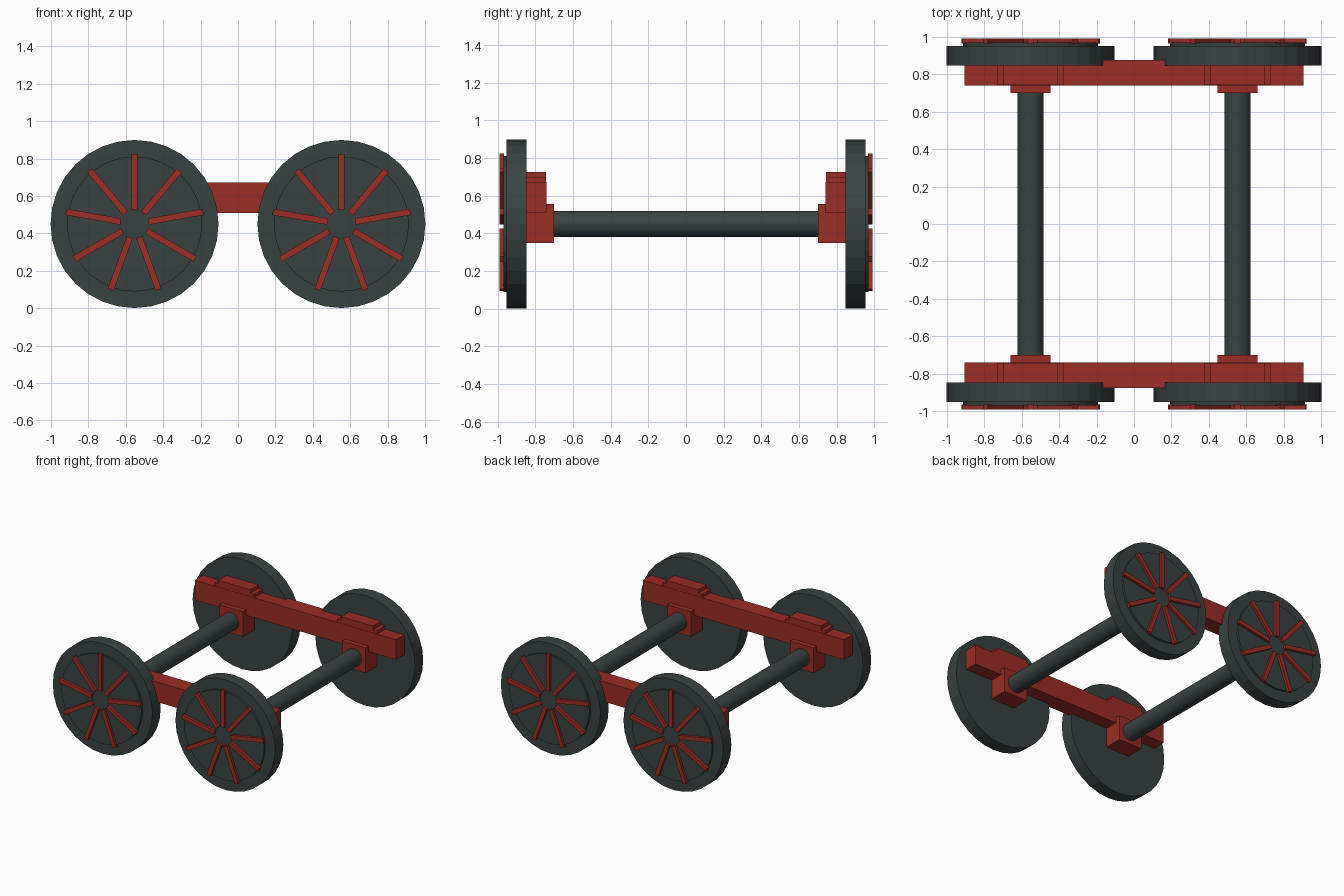
import bpy, math
from mathutils import Matrix, Vector

if "Cube" in bpy.data.objects:
    bpy.data.objects.remove(bpy.data.objects["Cube"])


def material(name, rgb):
    m = bpy.data.materials.new(name)
    m.diffuse_color = (*rgb, 1)
    m.use_nodes = True
    m.node_tree.nodes["Principled BSDF"].inputs["Base Color"].default_value = m.diffuse_color
    return m


IRON = material("dark iron", (0.042, 0.055, 0.055))
RED = material("red paint", (0.33, 0.026, 0.018))

WHEEL_X, AXLE_Z = 0.553, 0.45


def box(name, x0, x1, y0, y1, z0, z1, mat):
    bpy.ops.mesh.primitive_cube_add(size=1)
    ob = bpy.context.object
    ob.name = name
    size = Matrix.Diagonal((x1 - x0, abs(y1 - y0), z1 - z0, 1))
    mid = Vector(((x0 + x1) / 2, (y0 + y1) / 2, (z0 + z1) / 2))
    ob.data.transform(Matrix.Translation(mid) @ size)
    ob.data.materials.append(mat)
    return ob


def cylinder_y(name, x, y0, y1, r, sides, mat, smooth=False):
    bpy.ops.mesh.primitive_cylinder_add(
        vertices=sides, radius=r, depth=abs(y1 - y0),
        location=(x, (y0 + y1) / 2, AXLE_Z), rotation=(math.pi / 2, 0, 0))
    ob = bpy.context.object
    ob.name = name
    ob.data.materials.append(mat)
    if smooth:
        bpy.ops.object.shade_smooth_by_angle(angle=math.radians(35))
    return ob


for x, end in ((-WHEEL_X, "left"), (WHEEL_X, "right")):
    # axle joining the two wheels
    cylinder_y(f"axle_{end}", x, -0.86, 0.86, 0.07, 32, IRON, True)

    for s, side in ((-1, "front"), (1, "back")):
        tag = f"{side}_{end}"
        # wheel tyre and raised centre disc
        cylinder_y(f"wheel_{tag}", x, s * 0.847, s * 0.953, 0.449, 32, IRON)
        cylinder_y(f"wheel_disc_{tag}", x, s * 0.945, s * 0.97, 0.361, 32, IRON)

        # nine radial spokes, the first pointing up
        for i in range(9):
            spoke = box(f"spoke_{tag}_{i + 1}", -0.017, 0.017,
                        s * 0.966, s * 0.991, 0.075, 0.373, RED)
            spoke.location = (x, 0, AXLE_Z)
            spoke.rotation_euler.y = i * math.tau / 9

        # axle box and stepped leaf spring
        box(f"axle_box_{tag}", x - 0.107, x + 0.107,
            s * 0.70, s * 0.86, 0.35, 0.555, RED)
        box(f"spring_lower_{tag}", x - 0.18, x + 0.18,
            s * 0.742, s * 0.86, 0.668, 0.698, RED)
        box(f"spring_upper_{tag}", x - 0.145, x + 0.145,
            s * 0.742, s * 0.86, 0.695, 0.727, RED)

# side frame beams
for s, side in ((-1, "front"), (1, "back")):
    box(f"frame_beam_{side}", -0.907, 0.907, s * 0.74, s * 0.877, 0.51, 0.672, RED)
